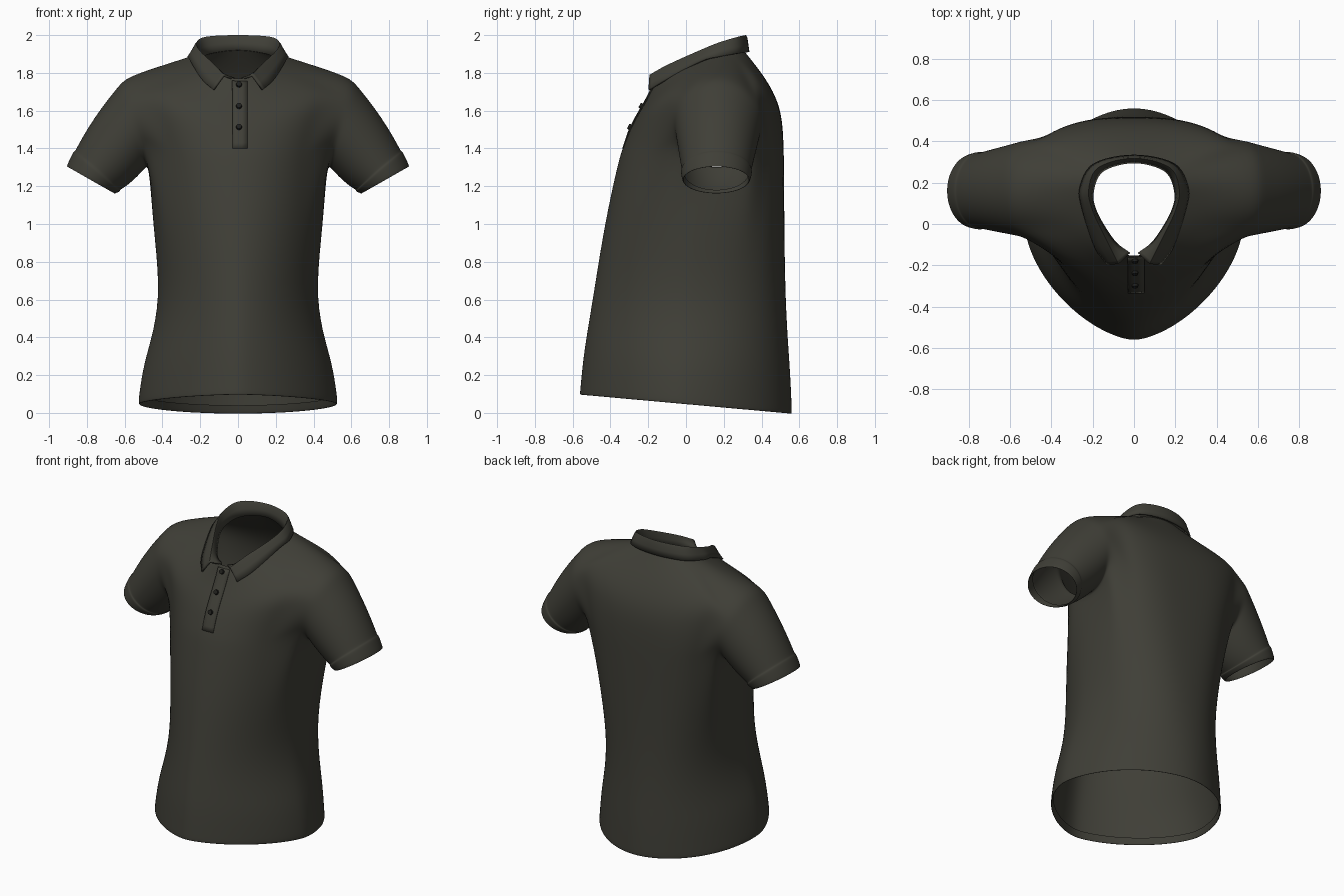
import bpy, bmesh
from math import sin, cos, pi, radians
from mathutils import Vector
from mathutils.bvhtree import BVHTree

if "Cube" in bpy.data.objects:
    bpy.data.objects.remove(bpy.data.objects["Cube"])


def material(name, rgb):
    m = bpy.data.materials.new(name)
    m.diffuse_color = (*rgb, 1)
    m.use_nodes = True
    m.node_tree.nodes["Principled BSDF"].inputs["Base Color"].default_value = m.diffuse_color
    return m


CLOTH = material("dark olive cloth", (0.050, 0.049, 0.038))
BUTTON = material("near black button", (0.014, 0.014, 0.012))


def make_object(name, bm, mat, angle=180):
    bmesh.ops.recalc_face_normals(bm, faces=bm.faces)
    me = bpy.data.meshes.new(name)
    bm.to_mesh(me)
    bm.free()
    me.materials.append(mat)
    ob = bpy.data.objects.new(name, me)
    bpy.context.collection.objects.link(ob)
    bpy.ops.object.select_all(action='DESELECT')
    ob.select_set(True)
    bpy.context.view_layer.objects.active = ob
    bpy.ops.object.shade_smooth_by_angle(angle=radians(angle))
    return ob


def spow(v, p):
    return (1 if v >= 0 else -1) * abs(v) ** p


# Torso rings: z front, z back, z lift at sides, half width, y front, y side, y back, front / back roundness
RINGS = [
    (.14, .04, 0, .515, -.545, -.02, .545, 1.6, 1.9),    # folded hem
    (.095, -.006, 0, .522, -.558, -.02, .556, 1.6, 1.9),
    (.095, -.006, 0, .530, -.566, -.02, .564, 1.6, 1.9),
    (.14, .04, 0, .527, -.561, -.02, .562, 1.6, 1.9),
    (.30, .22, 0, .502, -.546, -.01, .554, 1.62, 1.95),
    (.46, .40, 0, .448, -.520, .01, .540, 1.68, 2.1),
    (.67, .65, 0, .413, -.485, .04, .527, 1.75, 2.3),
    (1.0, 1.0, 0, .452, -.433, .08, .522, 1.85, 2.6),
    (1.31, 1.32, 0, .470, -.365, .14, .520, 2, 2.9),     # armpit
    (1.38, 1.40, 0, .490, -.345, .16, .518, 2, 2.9),
    (1.45, 1.48, .03, .520, -.318, .17, .515, 2, 2.8),
    (1.52, 1.57, .08, .560, -.288, .18, .507, 2, 2.6),
    (1.59, 1.67, .145, .595, -.248, .19, .480, 2, 2.4),  # shoulder
    (1.67, 1.79, .10, .390, -.200, .17, .410, 2, 2.1),
    (1.77, 1.92, .02, .215, -.155, .15, .305, 2, 2),     # neckline
]
N, PIT, TOP = 36, 8, 12


def ring_point(r, a):
    zf, zb, lift, hx, yf, ys, yb, nf, nb = r
    c, s = cos(a), sin(a)
    n = nb if s > 0 else nf
    y = ys + (yb - ys if s > 0 else ys - yf) * spow(s, 2 / n)
    z = zf + (zb - zf) * (y - yf) / (yb - yf) + lift * c * c
    return Vector((hx * spow(c, 2 / n), y, z))


# Shirt body with both sleeves grown from the armholes
bm = bmesh.new()
grid = [[bm.verts.new(ring_point(r, 2 * pi * j / N)) for j in range(N)] for r in RINGS]
hole_cols = {33, 34, 35, 0, 1, 2, 15, 16, 17, 18, 19, 20}
for i in range(len(RINGS) - 1):
    for j in range(N):
        if PIT <= i < TOP and j in hole_cols:
            continue
        k = (j + 1) % N
        bm.faces.new((grid[i][j], grid[i][k], grid[i + 1][k], grid[i + 1][j]))

# Sleeve steps: distance along the sleeve, scale (the step up forms the cuff band)
STEPS = [(.12, 1), (.35, 1), (.6, 1), (.8, 1), (.85, 1), (.856, 1.04), (.93, 1.04),
         (.99, 1.035), (1.01, 1.02), (1.01, 1.0), (.97, .97), (.88, .95)]
for side in (1, -1):
    cells = [(TOP, a) for a in range(-3, 4)] + [(r, 3) for r in range(TOP - 1, PIT, -1)]
    cells += [(PIT, a) for a in range(3, -4, -1)] + [(r, -3) for r in range(PIT + 1, TOP)]
    loop = [grid[r][(a if side > 0 else 18 - a) % N] for r, a in cells]
    arm, cuff, thetas = [], [], []
    for k, v in enumerate(loop):
        t = radians(144 - 18 * k)
        z = 1.55 + .232 * sin(t)
        arm.append(Vector((.470 + .26 * (z - 1.318), .17 + .237 * cos(t), z)))
        cuff.append(Vector((.778 + .125 * sin(t), .16 + .176 * cos(t), 1.236 + .073 * sin(t))))
        thetas.append(t)
        v.co = Vector((side * arm[k].x, arm[k].y, arm[k].z))
    prev = loop
    for t, scale in STEPS:
        pts = [a.lerp(c, t) + Vector((.8, 0, .5)) * (.025 * sin(pi * t) * max(0, sin(th)))
               - Vector((0, 0, .02)) * (sin(pi * t) * max(0, -sin(th)))
               for a, c, th in zip(arm, cuff, thetas)]
        mid = sum(pts, Vector()) / len(pts)
        pts = [mid + (p - mid) * scale for p in pts]
        cur = [bm.verts.new((side * p.x, p.y, p.z)) for p in pts]
        for k in range(len(cur)):
            n = (k + 1) % len(cur)
            bm.faces.new((prev[k], prev[n], cur[n], cur[k]))
        prev = cur
bmesh.ops.delete(bm, geom=[v for v in bm.verts if not v.link_faces], context='VERTS')
body = make_object("shirt_body", bm, CLOTH)
sub = body.modifiers.new("smooth", 'SUBSURF')
sub.levels = sub.render_levels = 2


# Folded collar: half outlines of the inner edge, fold and outer edge, front to back
INNER = [(.02, -.14, 1.77), (.10, -.08, 1.78), (.185, .06, 1.83), (.2, .16, 1.87), (.15, .26, 1.9), (0, .3, 1.92)]
FOLD = [(.075, -.19, 1.785), (.125, -.095, 1.838), (.2, .06, 1.908), (.22, .17, 1.953), (.17, .275, 1.985), (0, .318, 1.994)]
OUTER = [(.13, -.195, 1.71), (.19, -.105, 1.765), (.25, .08, 1.862), (.258, .18, 1.887), (.19, .29, 1.905), (0, .33, 1.91)]


def full_curve(half, steps=6):
    p = [Vector(v) for v in half]
    p += [Vector((-v.x, v.y, v.z)) for v in reversed(p[:-1])]
    p = [2 * p[0] - p[1]] + p + [2 * p[-1] - p[-2]]
    out = []
    for i in range(1, len(p) - 2):
        a, b, c, d = p[i - 1:i + 3]
        for s in range(steps):
            t = s / steps
            out.append(.5 * (2 * b + (c - a) * t + (2 * a - 5 * b + 4 * c - d) * t * t
                             + (3 * b - a - 3 * c + d) * t ** 3))
    return out + [p[-2]]


bm = bmesh.new()
rows = []
for n, f, o in zip(full_curve(INNER), full_curve(FOLD), full_curve(OUTER)):
    section = [n, n.lerp(f, .5), n.lerp(f, .93), f, f.lerp(o, .12), f.lerp(o, .55), o]
    rows.append([bm.verts.new(p) for p in section])
for a, b in zip(rows, rows[1:]):
    for k in range(len(a) - 1):
        bm.faces.new((a[k], b[k], b[k + 1], a[k + 1]))
collar = make_object("collar", bm, CLOTH, 50)
sol = collar.modifiers.new("thickness", 'SOLIDIFY')
sol.thickness, sol.offset = .012, 0

# Points on the shirt front, used to lay the placket and buttons on it
bpy.context.view_layer.update()
tree = BVHTree.FromObject(body, bpy.context.evaluated_depsgraph_get())


def on_front(x, z):
    co, no, _, _ = tree.ray_cast(Vector((x, -2, z)), Vector((0, 1, 0)))
    if co is None or co.y > 0:
        co, no, _, _ = tree.find_nearest(Vector((x, -.17, z)))
    if no.y > 0:
        no = -no
    return co, no


# Placket strip: overlaps on one side, sinks flush into the shirt on the other and at the foot
bm = bmesh.new()
rows = []
for i in range(13):
    z = 1.40 + .355 * i / 12
    rows.append([])
    for x, lift in ((-.03, .007), (-.005, .005), (.02, .004), (.05, .0025)):
        co, no = on_front(x, z)
        rows[-1].append(bm.verts.new(co + no * (lift * min(1, .2 + i / 4))))
for a, b in zip(rows, rows[1:]):
    for k in range(3):
        bm.faces.new((a[k], a[k + 1], b[k + 1], b[k]))
placket = make_object("placket", bm, CLOTH, 40)
sol = placket.modifiers.new("thickness", 'SOLIDIFY')
sol.thickness, sol.offset = .004, 0

# Buttons
for i, z in enumerate((1.735, 1.62, 1.51)):
    co, no = on_front(.005, z)
    bm = bmesh.new()
    bmesh.ops.create_cone(bm, cap_ends=True, segments=20, radius1=.016, radius2=.014, depth=.014)
    bm.transform(no.to_track_quat('Z', 'Y').to_matrix().to_4x4())
    bmesh.ops.translate(bm, verts=bm.verts, vec=co + no * .012)
    make_object(f"button_{i + 1}", bm, BUTTON, 40)
